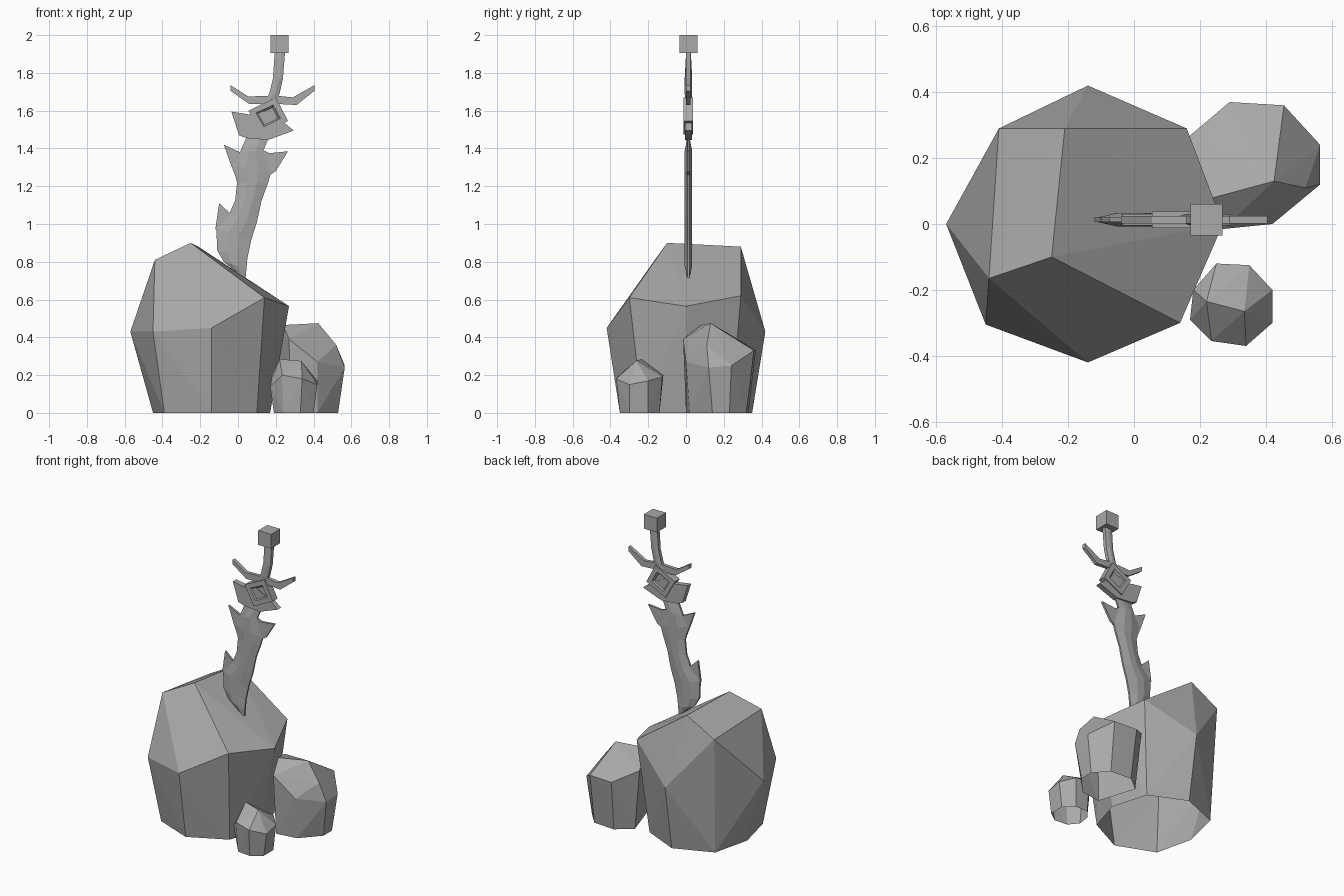
import bpy, bmesh
from mathutils import Vector

if "Cube" in bpy.data.objects:
    bpy.data.objects.remove(bpy.data.objects["Cube"])

grey = bpy.data.materials.new("stone_grey")
grey.use_nodes = True
grey.diffuse_color = (0.4, 0.4, 0.4, 1)
grey.node_tree.nodes["Principled BSDF"].inputs["Base Color"].default_value = (0.4, 0.4, 0.4, 1)

MID = 0.013  # the sword's middle plane in y


def finish(name, bm, recalc=True):
    if recalc:
        bmesh.ops.recalc_face_normals(bm, faces=bm.faces[:])
    mesh = bpy.data.meshes.new(name)
    bm.to_mesh(mesh)
    bm.free()
    mesh.materials.append(grey)
    obj = bpy.data.objects.new(name, mesh)
    bpy.context.collection.objects.link(obj)
    return obj


def rock(name, upper, rim):
    """Faceted convex boulder, open underneath."""
    bm = bmesh.new()
    for p in upper + [(x, y, 0) for x, y in rim]:
        bm.verts.new(p)
    bmesh.ops.convex_hull(bm, input=bm.verts[:])
    bmesh.ops.recalc_face_normals(bm, faces=bm.faces[:])
    under = [f for f in bm.faces if all(v.co.z < 0.001 for v in f.verts)]
    bmesh.ops.delete(bm, geom=under, context='FACES')
    finish(name, bm, False)


def plate(name, outline, thick, recess=False):
    """Outline in x and z, given thickness in y."""
    bm = bmesh.new()
    face = bm.faces.new([bm.verts.new((x, MID - thick / 2, z)) for x, z in outline])
    ext = bmesh.ops.extrude_face_region(bm, geom=[face])
    moved = [g for g in ext["geom"] if isinstance(g, bmesh.types.BMVert)]
    bmesh.ops.translate(bm, verts=moved, vec=(0, thick, 0))
    bmesh.ops.recalc_face_normals(bm, faces=bm.faces[:])
    if recess:
        sides = [f for f in bm.faces if abs(f.normal.y) > 0.9]
        bmesh.ops.inset_individual(bm, faces=sides, thickness=0.042)
        bmesh.ops.inset_individual(bm, faces=sides, thickness=0.015, depth=-0.012)
    finish(name, bm)


def strip(name, pairs, ridge, edge):
    """Blade with bevelled edges between left and right edge points."""
    bm = bmesh.new()
    rings = []
    for i, (l, r) in enumerate(pairs):
        l, r = Vector(l), Vector(r)
        h = ridge if 0 < i < len(pairs) - 1 else edge
        ring = []
        for t, y in ((0, -edge), (0.35, -h), (0.65, -h), (1, -edge),
                     (1, edge), (0.65, h), (0.35, h), (0, edge)):
            p = l.lerp(r, t)
            ring.append(bm.verts.new((p.x, MID + y, p.y)))
        rings.append(ring)
    for a, b in zip(rings, rings[1:]):
        for i in range(8):
            j = (i + 1) % 8
            bm.faces.new((a[i], a[j], b[j], b[i]))
    bm.faces.new(rings[0])
    bm.faces.new(rings[-1])
    finish(name, bm)


# Boulders
rock("main_boulder",
     [(-.25, -.10, .90), (-.44, -.165, .81), (-.21, .29, .88), (-.41, .29, .77),
      (.16, .29, .62), (.14, -.30, .61), (.27, 0, .565), (-.45, -.305, .43),
      (-.14, -.42, .45), (-.14, .42, .43), (-.57, 0, .43)],
     [(-.45, 0), (-.39, -.25), (-.14, -.35), (.10, -.23),
      (.17, 0), (.10, .24), (-.14, .35), (-.39, .25)])
rock("back_boulder",
     [(.425, .13, .475), (.24, .08, .465), (.27, -.015, .39), (.16, .26, .40),
      (.29, .37, .33), (.455, .36, .33), (.52, .11, .36), (.565, .24, .25),
      (.565, .12, .24), (.42, 0, .27)],
     [(.53, .14), (.53, .23), (.45, .32), (.30, .33), (.20, .25), (.28, 0), (.42, .02)])
rock("front_boulder",
     [(.335, -.265, .275), (.22, -.235, .285), (.25, -.12, .20), (.35, -.125, .19),
      (.42, -.2, .17), (.42, -.3, .15), (.34, -.37, .18), (.235, -.355, .20),
      (.17, -.29, .14), (.18, -.2, .2)],
     [(.40, -.2), (.40, -.3), (.33, -.35), (.24, -.34),
      (.19, -.28), (.20, -.2), (.25, -.14), (.34, -.14)])

# Blade and its barbs
strip("blade",
      [((.045, 1.46), (.16, 1.45)), ((.01, 1.38), (.135, 1.39)),
       ((-.03, 1.31), (.175, 1.275)), ((-.005, 1.22), (.16, 1.22)),
       ((-.015, 1.125), (.125, 1.125)), ((-.05, 1.045), (.10, 1.01)),
       ((-.115, .98), (.07, .915)), ((-.11, .86), (.05, .82)),
       ((-.075, .80), (.045, .765)), ((.01, .73), (.04, .715))], 0.02, 0.006)
plate("upper_left_barb", [(-.075, 1.42), (.01, 1.38), (.02, 1.23), (-.005, 1.23), (-.04, 1.32)], .014)
plate("upper_right_barb", [(.265, 1.385), (.165, 1.375), (.135, 1.39), (.13, 1.26), (.17, 1.26), (.2, 1.28)], .014)
plate("lower_left_barb", [(-.1, 1.11), (-.045, 1.06), (-.03, .97), (-.12, .97)], .014)

# Hilt
plate("blade_collar", [(-.035, 1.595), (.06, 1.58), (.13, 1.6), (.24, 1.54),
                       (.295, 1.495), (.16, 1.445), (.045, 1.455), (.005, 1.47)], .035)
plate("diamond_block", [(.055, 1.6), (.2, 1.67), (.265, 1.545), (.125, 1.475)], .05, True)
plate("crossguard", [(-.04, 1.735), (-.04, 1.705), (.06, 1.635), (.22, 1.635), (.31, 1.63),
                     (.405, 1.705), (.405, 1.735), (.29, 1.67), (.2, 1.68), (.055, 1.675)], .024)
strip("grip", [((.195, 1.92), (.25, 1.92)), ((.185, 1.77), (.238, 1.77)),
               ((.165, 1.69), (.22, 1.69)), ((.13, 1.62), (.19, 1.62))], 0.02, 0.012)
plate("pommel", [(.172, 1.905), (.268, 1.905), (.268, 2.0), (.172, 2.0)], .096)
